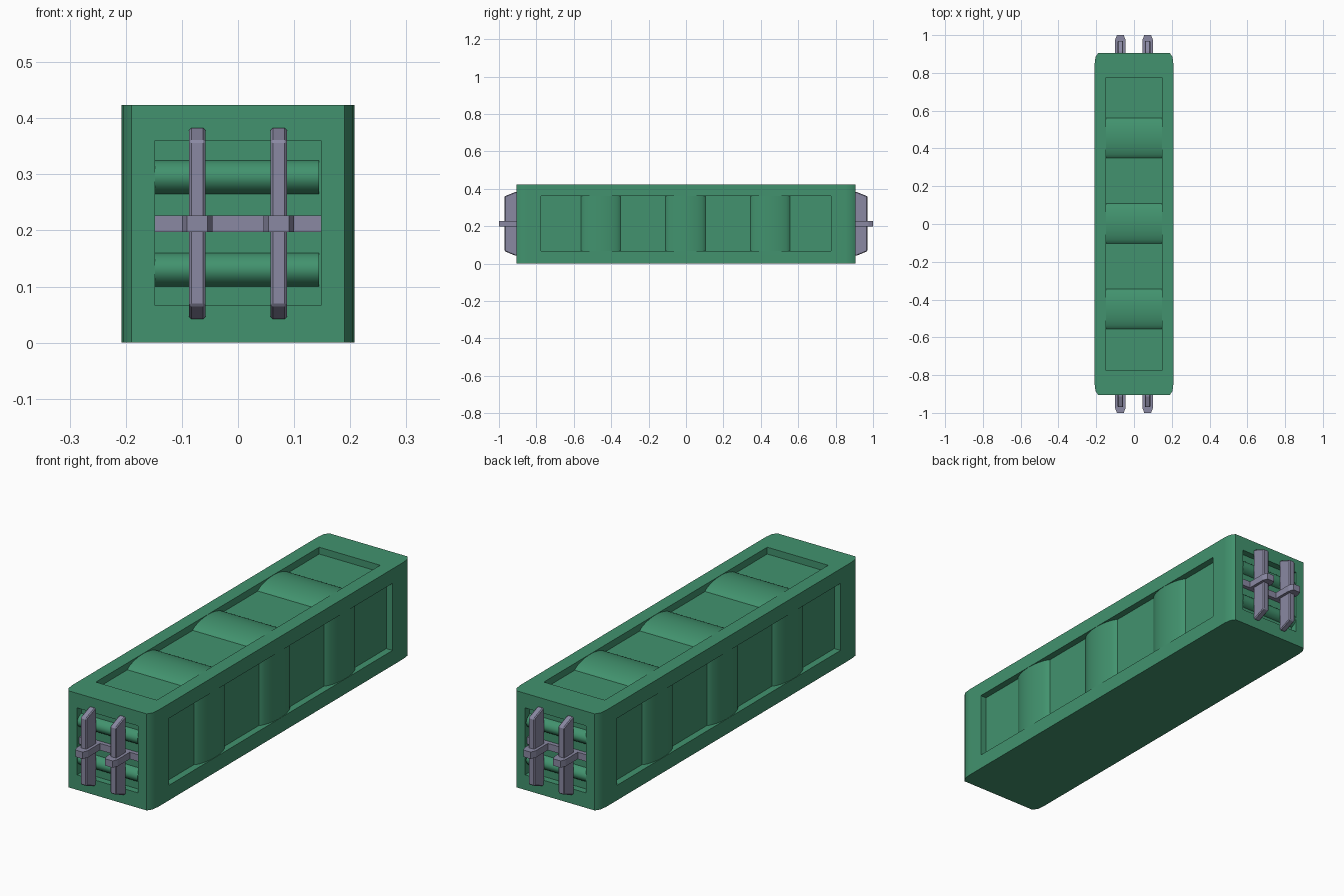
import bpy, bmesh, math
from mathutils import Vector

if "Cube" in bpy.data.objects:
    bpy.data.objects.remove(bpy.data.objects["Cube"])


def material(name, rgb):
    m = bpy.data.materials.new(name)
    m.diffuse_color = (*rgb, 1)
    m.use_nodes = True
    m.node_tree.nodes["Principled BSDF"].inputs["Base Color"].default_value = m.diffuse_color
    return m


GREEN = material("container green", (0.054, 0.290, 0.156))
GREY = material("steel grey", (0.255, 0.250, 0.365))


def prism(name, outline, axis_a, axis_b, axis_d, origin, length, mat):
    """Extrude a 2D outline (in axes a, b) along axis d, starting at origin."""
    a, b, d, o = (Vector(v) for v in (axis_a, axis_b, axis_d, origin))
    bm = bmesh.new()
    face = bm.faces.new([bm.verts.new(o + a * u + b * v) for u, v in outline])
    new = bmesh.ops.extrude_face_region(bm, geom=[face])["geom"]
    bmesh.ops.translate(bm, vec=d * length,
                        verts=[g for g in new if isinstance(g, bmesh.types.BMVert)])
    bmesh.ops.recalc_face_normals(bm, faces=bm.faces)
    mesh = bpy.data.meshes.new(name)
    bm.to_mesh(mesh)
    bm.free()
    mesh.materials.append(mat)
    ob = bpy.data.objects.new(name, mesh)
    bpy.context.collection.objects.link(ob)
    return ob


def activate(ob):
    bpy.ops.object.select_all(action='DESELECT')
    ob.select_set(True)
    bpy.context.view_layer.objects.active = ob


def smooth(ob, angle=35):
    activate(ob)
    bpy.ops.object.shade_smooth_by_angle(angle=math.radians(angle))


X, Y, Z = (1, 0, 0), (0, 1, 0), (0, 0, 1)
W, L, H, DEPTH = 0.208, 0.905, 0.424, 0.03
Z0, Z1, PX, PY = 0.066, 0.36, 0.148, 0.775

# container body with softened upright corners
corner = [(W, 0.85), (0.204, 0.884), (0.19, L)]
quarter = corner + [(-x, y) for x, y in reversed(corner)]
outline = quarter + [(-x, -y) for x, y in quarter]
body = prism("container_body", outline, X, Y, Z, (0, 0, 0), H, GREEN)


# recessed panels cut into the top, sides and ends
def recess(lo, hi):
    (x0, y0, z0), (x1, y1, z1) = lo, hi
    cutter = prism("cutter", [(x0, y0), (x1, y0), (x1, y1), (x0, y1)],
                   X, Y, Z, (0, 0, z0), z1 - z0, GREEN)
    mod = body.modifiers.new("recess", 'BOOLEAN')
    mod.operation, mod.solver, mod.object = 'DIFFERENCE', 'EXACT', cutter
    activate(body)
    bpy.ops.object.modifier_apply(modifier=mod.name)
    bpy.data.objects.remove(cutter)


recess((-PX, -PY, H - DEPTH), (PX, PY, H + 0.1))
for s in (-1, 1):
    xs = sorted((s * (W - DEPTH), s * (W + 0.1)))
    recess((xs[0], -PY, Z0), (xs[1], PY, Z1))
    ys = sorted((s * (L - DEPTH), s * (L + 0.1)))
    recess((-PX, ys[0], Z0), (PX, ys[1], Z1))
smooth(body)
body.modifiers.new("even_shading", 'WEIGHTED_NORMAL').keep_sharp = True


# rounded corrugation ridges inside the recesses
def ridge(name, half, across, out, along, origin, length):
    n = 10
    pts = []
    for i in range(n + 1):
        t = -math.cos(math.pi * i / n)
        pts.append((half * t, 0.029 * max(0, 1 - t * t) ** 0.7))
    pts = [(-half, -0.005)] + pts + [(half, -0.005)]
    smooth(prism(name, pts, across, out, along, origin, length, GREEN), 40)


for y in (-0.45, 0.003, 0.455):
    ridge("top_ridge", 0.106, Y, Z, X, (-PX, y, H - DEPTH), 2 * PX)
    for s in (-1, 1):
        ridge("side_ridge", 0.106, Y, (s, 0, 0), Z,
              (s * (W - DEPTH), -s * y, Z0), Z1 - Z0)

# clamp bar outline: a flat strip that bulges around each upright rod
bar = [(-PX, 0.87), (-PX, 0.893)]
for cx in (-0.0725, 0.0725):
    bar += [(cx - 0.027, 0.893), (cx - 0.027, 0.977), (cx - 0.018, 1.0),
            (cx + 0.018, 1.0), (cx + 0.027, 0.977), (cx + 0.027, 0.893)]
bar += [(PX, 0.893), (PX, 0.87)]

# locking rod outline: tapered at both ends
rod = [(0.042, 0.90), (0.042, 0.912), (0.066, 0.97),
       (0.36, 0.97), (0.383, 0.912), (0.383, 0.90)]

for s, end in ((-1, "front"), (1, "back")):
    out = (0, s, 0)
    for z in (0.13, 0.295):
        ridge(end + "_ridge", 0.03, Z, out, X, (-PX, s * (L - DEPTH), z), 0.292)
    prism(end + "_clamp_bar", bar, X, out, Z, (0, 0, 0.197), 0.03, GREY)
    for cx in (-0.0725, 0.0725):
        ob = prism(end + "_locking_rod", rod, Z, out, X,
                   (cx - 0.0145, 0, 0), 0.029, GREY)
        bev = ob.modifiers.new("soft_edges", 'BEVEL')
        bev.width, bev.segments = 0.004, 1
